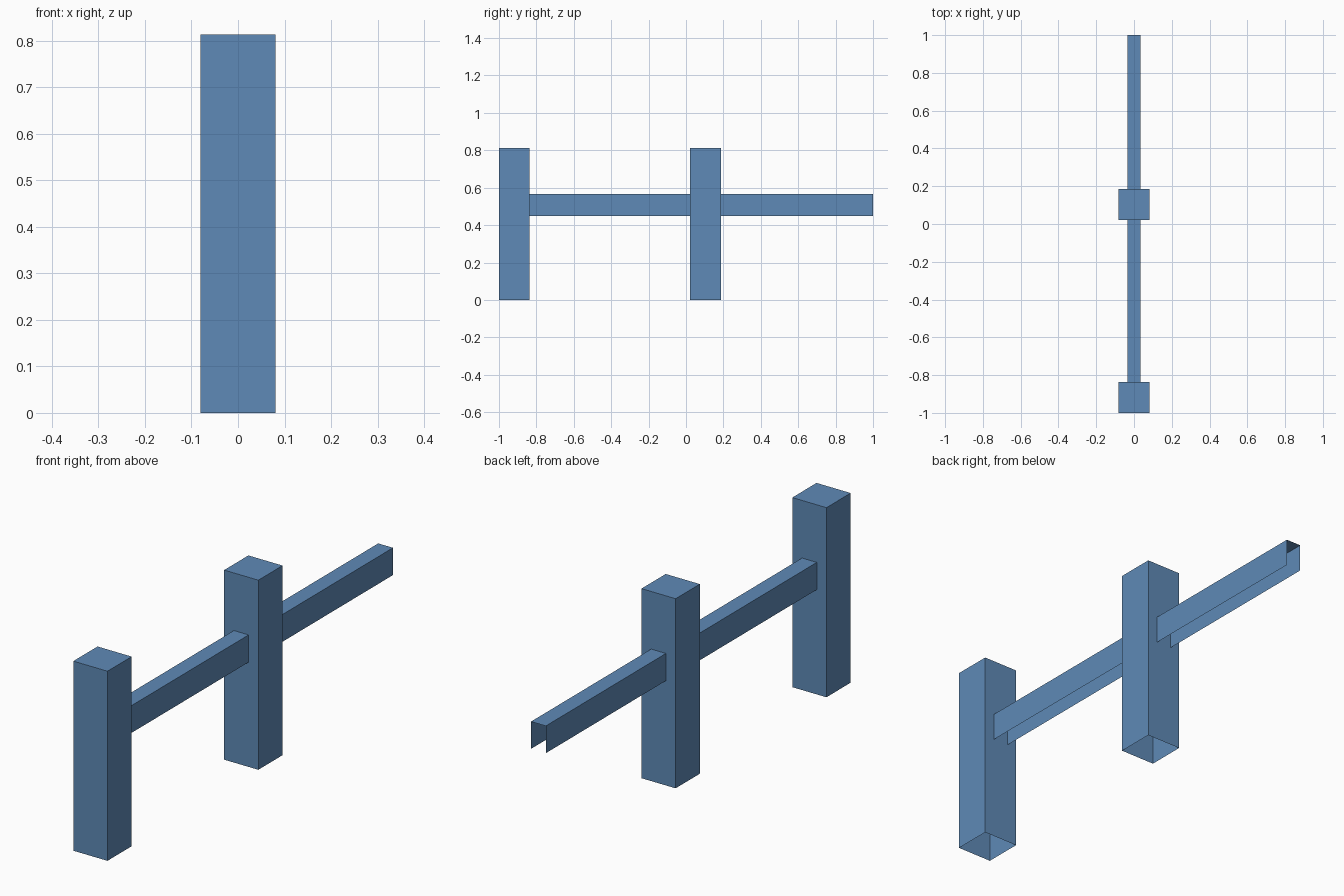
import bpy

if "Cube" in bpy.data.objects:
    bpy.data.objects.remove(bpy.data.objects["Cube"])

blue = bpy.data.materials.new("steel blue")
blue.diffuse_color = (0.114, 0.254, 0.473, 1)
blue.use_nodes = True
blue.node_tree.nodes["Principled BSDF"].inputs["Base Color"].default_value = blue.diffuse_color


def add_mesh(name, verts, faces):
    mesh = bpy.data.meshes.new(name)
    mesh.from_pydata(verts, [], faces)
    mesh.materials.append(blue)
    obj = bpy.data.objects.new(name, mesh)
    bpy.context.collection.objects.link(obj)


def box_shell(name, half_x, y0, y1, z0, z1, ends):
    """Box without a bottom, optionally without its y end faces."""
    verts = [(x, y, z) for z in (z0, z1)
             for x, y in ((-half_x, y0), (half_x, y0), (half_x, y1), (-half_x, y1))]
    faces = [(4, 5, 6, 7), (1, 2, 6, 5), (3, 0, 4, 7)]
    if ends:
        faces += [(0, 1, 5, 4), (2, 3, 7, 6)]
    add_mesh(name, verts, faces)


# Square posts, open underneath
POST = 0.164
post_starts = (-1.0, 0.022)
for i, y in enumerate(post_starts, 1):
    box_shell(f"post_{i}", 0.081, y, y + POST, 0, 0.813, True)

# Channel rails running from each post, open at the bottom and ends
rail_ends = (post_starts[1], 1.0)
for i, (y, end) in enumerate(zip(post_starts, rail_ends), 1):
    box_shell(f"rail_{i}", 0.035, y + POST, end, 0.449, 0.566, False)
